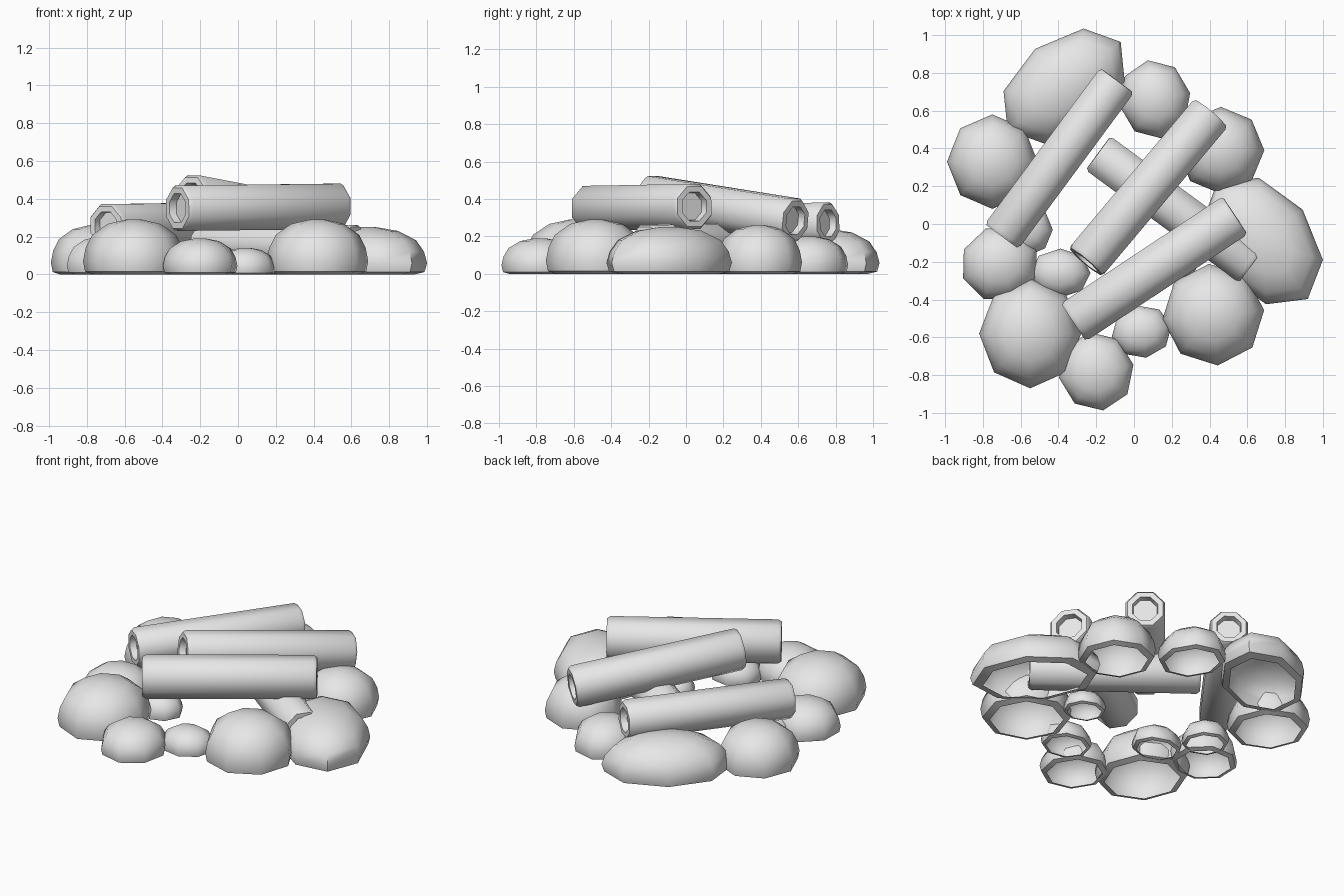
import bpy
import bmesh
from math import cos, sin, pi, radians
from mathutils import Matrix, Vector

cube = bpy.data.objects.get("Cube")
if cube:
    bpy.data.objects.remove(cube, do_unlink=True)

GREY = (0.8, 0.8, 0.8, 1)
grey = bpy.data.materials.new("plain_grey")
grey.use_nodes = True
grey.diffuse_color = GREY
grey.node_tree.nodes["Principled BSDF"].inputs["Base Color"].default_value = GREY

SIDES = 8


def lathe(name, profile, matrix, phase, cap_start, cap_end):
    """Skin eight-sided rings given as (radius, height) pairs."""
    bm = bmesh.new()
    rings = []
    for radius, z in profile:
        angles = [2 * pi * (i + phase) / SIDES for i in range(SIDES)]
        rings.append([bm.verts.new((radius * cos(a), radius * sin(a), z)) for a in angles])
    for low, high in zip(rings, rings[1:]):
        for i in range(SIDES):
            j = (i + 1) % SIDES
            bm.faces.new((low[i], low[j], high[j], high[i]))
    if cap_start:
        bm.faces.new(rings[0][::-1])
    if cap_end:
        bm.faces.new(rings[-1])
    bm.transform(matrix)
    mesh = bpy.data.meshes.new(name)
    bm.to_mesh(mesh)
    bm.free()
    mesh.materials.append(grey)
    obj = bpy.data.objects.new(name, mesh)
    bpy.context.collection.objects.link(obj)
    bpy.ops.object.select_all(action="DESELECT")
    obj.select_set(True)
    bpy.context.view_layer.objects.active = obj
    bpy.ops.object.shade_smooth_by_angle(angle=radians(55))
    return obj


# Hollow stones, open underneath: x, y, half length, half width, turn, height
STONE_PROFILE = [(.8, 0), (.96, .05), (1, .24), (.95, .48), (.82, .72), (.52, .92), (.15, 1)]
STONES = [
    (-.37, .73, .38, .25, 38, .24),
    (.11, .66, .19, .21, 10, .2),
    (.46, .39, .23, .23, 0, .26),
    (.68, -.09, .39, .27, -52, .25),
    (.42, -.48, .27, .27, 5, .29),
    (.04, -.57, .16, .14, 10, .14),
    (-.2, -.78, .2, .21, 10, .19),
    (-.55, -.58, .27, .29, 0, .29),
    (-.39, -.26, .16, .13, 0, .14),
    (-.71, -.21, .21, .2, 22, .2),
    (-.75, .33, .24, .25, 0, .26),
    (-.57, -.03, .14, .14, 0, .14),
    (.22, -.19, .13, .12, 0, .12),
]
for n, (x, y, rx, ry, turn, height) in enumerate(STONES, 1):
    place = (Matrix.Translation((x, y, 0)) @ Matrix.Rotation(radians(turn), 4, "Z")
             @ Matrix.Diagonal((rx, ry, height, 1)))
    lathe(f"stone_{n}", STONE_PROFILE, place, 0, False, True)

# Logs with bevelled rims and recessed ends: name, one end, other end, radius
LOGS = [
    ("front_log", (-.32, -.52, .35), (.535, .045, .36), .13),
    ("middle_log", (-.255, -.2, .41), (.405, .585, .285), .125),
    ("back_log", (-.7, -.065, .26), (-.09, .76, .27), .12),
    ("cross_log", (-.19, .375, .16), (.62, -.22, .15), .12),
]
for name, start, end, radius in LOGS:
    start, end = Vector(start), Vector(end)
    axis = end - start
    half = axis.length / 2
    near = [(.6, .04), (.64, 0), (.9, 0), (1, .02)]
    profile = [(r * radius, z - half) for r, z in near]
    profile += [(r, -z) for r, z in reversed(profile)]
    place = Matrix.Translation((start + end) / 2) @ axis.to_track_quat("Z", "Y").to_matrix().to_4x4()
    lathe(name, profile, place, .5, True, True)
